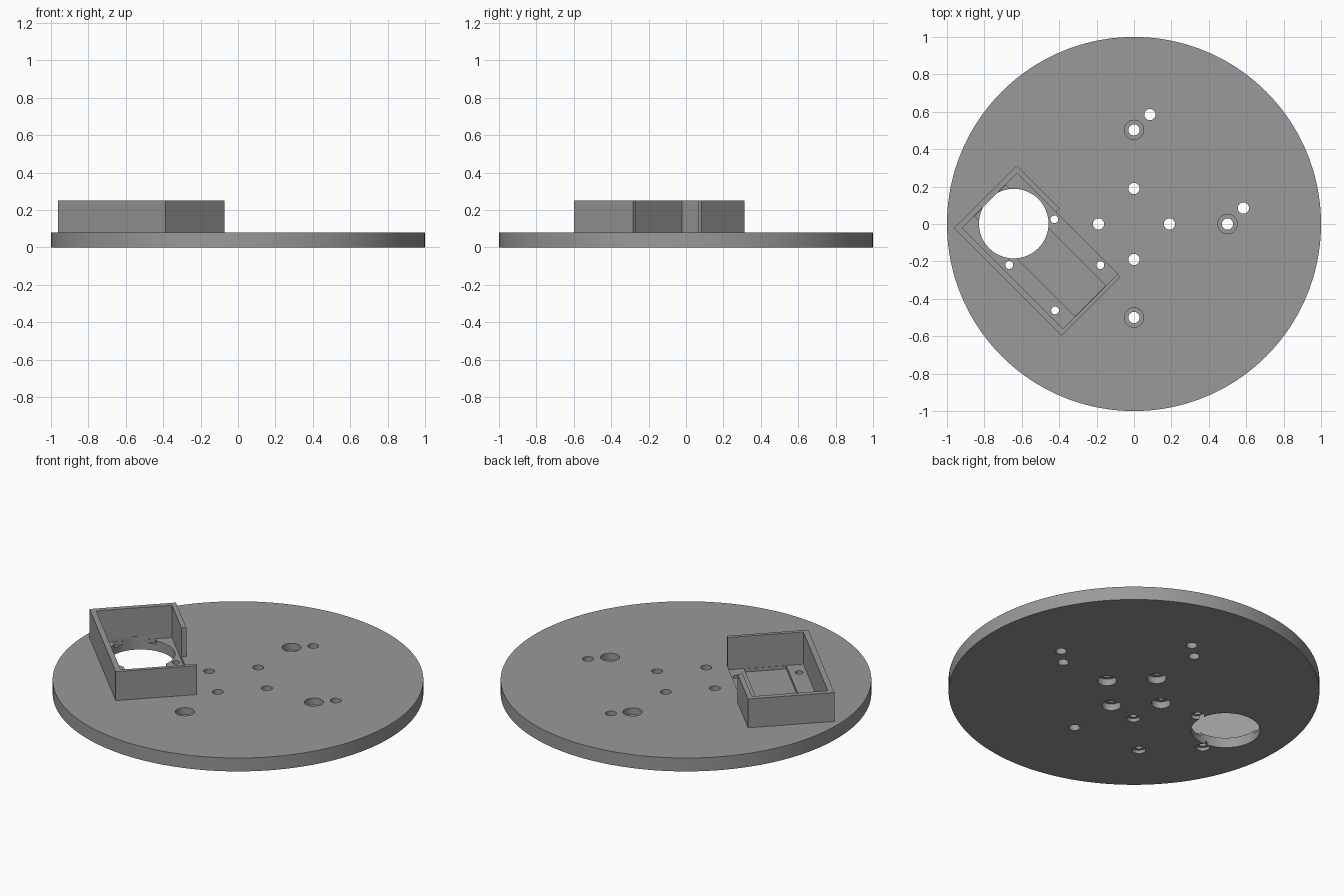
import bpy, bmesh, math
from mathutils import Vector

if "Cube" in bpy.data.objects:
    bpy.data.objects.remove(bpy.data.objects["Cube"])

R2 = math.sqrt(2)
TOP = 0.08          # disc thickness
FLOOR = 0.06        # recessed floor inside the housing
POCKET = 0.04       # deeper channel in that floor

grey = bpy.data.materials.new("mid grey")
grey.diffuse_color = (0.32, 0.32, 0.32, 1)
grey.use_nodes = True
grey.node_tree.nodes["Principled BSDF"].inputs["Base Color"].default_value = grey.diffuse_color


def prism(name, points, z0, z1):
    """Extrude a closed outline from z0 to z1."""
    bm = bmesh.new()
    face = bm.faces.new([bm.verts.new((x, y, z0)) for x, y in points])
    ext = bmesh.ops.extrude_face_region(bm, geom=[face])
    verts = [g for g in ext["geom"] if isinstance(g, bmesh.types.BMVert)]
    bmesh.ops.translate(bm, verts=verts, vec=Vector((0, 0, z1 - z0)))
    bmesh.ops.recalc_face_normals(bm, faces=bm.faces[:])
    mesh = bpy.data.meshes.new(name)
    bm.to_mesh(mesh)
    bm.free()
    mesh.materials.append(grey)
    ob = bpy.data.objects.new(name, mesh)
    bpy.context.collection.objects.link(ob)
    return ob


def circle(x, y, r, n):
    return [(x + r * math.cos(2 * math.pi * i / n),
             y + r * math.sin(2 * math.pi * i / n)) for i in range(n)]


def diagonal(points):
    """Housing coordinates (u along, v across) turned 45 degrees."""
    return [((u + v) / R2, (v - u) / R2) for u, v in points]


def rect(u0, u1, v0, v1):
    return diagonal([(u0, v0), (u1, v0), (u1, v1), (u0, v1)])


def activate(ob):
    bpy.ops.object.select_all(action='DESELECT')
    ob.select_set(True)
    bpy.context.view_layer.objects.active = ob


def cut(target, points, z0, z1):
    cutter = prism("cutter", points, z0, z1)
    cutter.hide_render = True
    mod = target.modifiers.new("cut", 'BOOLEAN')
    mod.operation, mod.solver, mod.object = 'DIFFERENCE', 'EXACT', cutter
    activate(target)
    bpy.ops.object.modifier_apply(modifier=mod.name)
    bpy.data.objects.remove(cutter)


# Round base disc
disc = prism("base_disc", circle(0, 0, 1, 160), 0, TOP)

# Housing floor recess, channel and large round opening
cut(disc, rect(-0.634, 0.127, -0.665, -0.25), FLOOR, 0.2)
cut(disc, rect(-0.632, 0.125, -0.571, -0.34), POCKET, 0.2)
cut(disc, circle(-0.643, 0.002, 0.186, 64), -0.1, 0.2)

# Centre holes, counterbored from below
for x, y in [(0.19, 0), (-0.19, 0), (0, 0.19), (0, -0.19)]:
    cut(disc, circle(x, y, 0.03, 32), -0.1, 0.2)
    cut(disc, circle(x, y, 0.052, 32), -0.1, 0.04)

# Outer holes, counterbored from above
for x, y in [(0.5, 0), (0, 0.503), (0, -0.5)]:
    cut(disc, circle(x, y, 0.03, 32), -0.1, 0.2)
    cut(disc, circle(x, y, 0.052, 32), 0.04, 0.2)

# Plain holes
for x, y in [(0.085, 0.585), (0.585, 0.085)]:
    cut(disc, circle(x, y, 0.03, 32), -0.1, 0.2)

# Housing screw holes, counterbored from below
for x, y in [(-0.426, 0.025), (-0.667, -0.219), (-0.18, -0.22), (-0.422, -0.462)]:
    cut(disc, circle(x, y, 0.021, 24), -0.1, 0.2)
    cut(disc, circle(x, y, 0.037, 24), -0.1, 0.02)

activate(disc)
bpy.ops.object.shade_smooth_by_angle(angle=math.radians(30))

# Housing wall, open along most of the inner side
prism("housing_wall", diagonal([
    (-0.34, -0.223), (-0.664, -0.223), (-0.664, -0.696), (0.149, -0.696),
    (0.149, -0.25), (0.127, -0.25), (0.127, -0.665), (-0.634, -0.665),
    (-0.634, -0.25), (-0.34, -0.25)]), TOP, 0.252)
